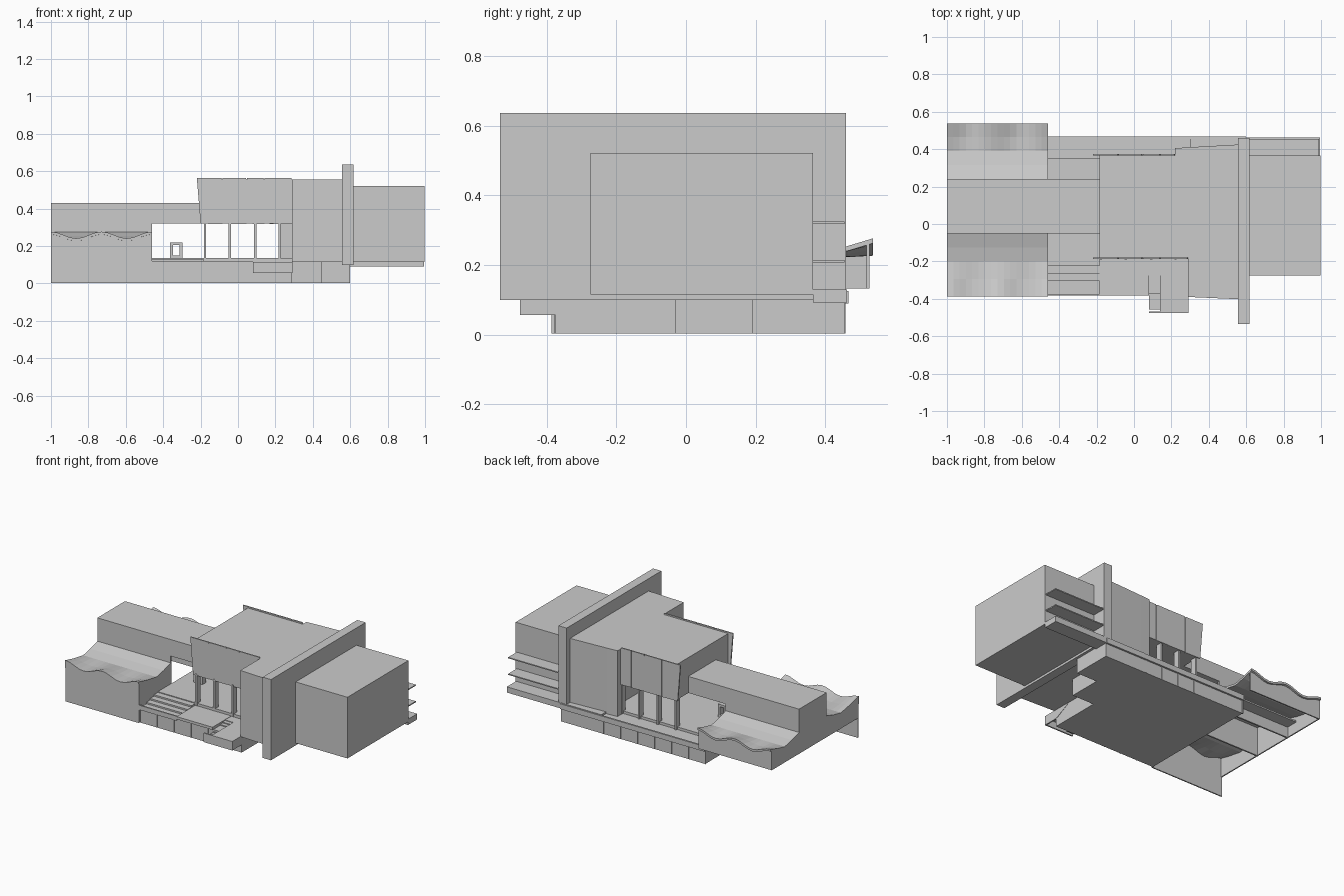
import bpy, bmesh, math
from mathutils import Vector

if "Cube" in bpy.data.objects:
    bpy.data.objects.remove(bpy.data.objects["Cube"])


def mesh_object(name, bm):
    bmesh.ops.recalc_face_normals(bm, faces=bm.faces)
    me = bpy.data.meshes.new(name)
    bm.to_mesh(me)
    bm.free()
    ob = bpy.data.objects.new(name, me)
    bpy.context.collection.objects.link(ob)
    return ob


def prism(name, pts, axis, lo, hi):
    """Extrude a 2D outline along an axis (other two axes in order)."""
    bm = bmesh.new()
    def place(p, d):
        v = list(p)
        v.insert(axis, d)
        return bm.verts.new(v)
    f = bm.faces.new([place(p, lo) for p in pts])
    ext = bmesh.ops.extrude_face_region(bm, geom=[f])
    off = Vector((0, 0, 0))
    off[axis] = hi - lo
    bmesh.ops.translate(bm, vec=off, verts=[g for g in ext["geom"] if isinstance(g, bmesh.types.BMVert)])
    return mesh_object(name, bm)


def box(name, x0, x1, y0, y1, z0, z1):
    return prism(name, [(x0, y0), (x1, y0), (x1, y1), (x0, y1)], 2, z0, z1)


# ---- base storey and deck ----
box("base", -0.46, 0.29, -0.375, 0.455, 0.003, 0.10)
box("base_lobby", 0.29, 0.45, -0.03, 0.455, 0.003, 0.115)
box("base_lobby_rear", 0.45, 0.60, 0.19, 0.455, 0.003, 0.115)
box("deck", -0.46, 0.29, -0.185, 0.35, 0.10, 0.135)
box("front_terrace", -0.185, 0.08, -0.382, -0.185, 0.10, 0.118)
box("back_ledge", -0.46, 0.30, 0.35, 0.46, 0.10, 0.118)
box("back_parapet", -0.46, 0.60, 0.455, 0.467, 0.09, 0.125)
for i in range(7):
    x = -0.46 + i * 0.125
    box("base_back_rib", x - 0.004, x + 0.004, 0.45, 0.458, 0.003, 0.10)
    if x < 0.1:
        box("base_front_rib", x - 0.004, x + 0.004, -0.378, -0.37, 0.003, 0.10)

# ---- terrace steps ----
for i in range(3):
    box("terrace_step", -0.47, -0.185, -0.225 - 0.04 * i, -0.185 - 0.04 * i, 0.09, 0.13 - 0.01 * i)
box("terrace_rail", -0.47, -0.185, -0.382, -0.373, 0.09, 0.12)

# ---- entrance landing and stair ----
box("landing", 0.14, 0.29, -0.47, -0.185, 0.10, 0.116)
box("landing_front_fascia", 0.08, 0.29, -0.477, -0.468, 0.056, 0.116)
prism("landing_side_fascia", [(-0.475, 0.056), (-0.37, 0.056), (-0.27, 0.105), (-0.27, 0.116), (-0.475, 0.116)],
      0, 0.283, 0.292)
for i in range(8):
    y = -0.25 - i * 0.026
    z = 0.112 - i * 0.006
    box("stair_tread", 0.08, 0.14, y - 0.026, y, z - 0.008, z)
box("stair_top", 0.08, 0.14, -0.25, -0.185, 0.10, 0.116)

# ---- central hall ----
prism("hall_block", [(0.29, -0.39), (0.56, -0.402), (0.56, 0.425), (0.29, 0.41)], 2, 0.115, 0.555)
box("hall_roof", -0.185, 0.29, -0.18, 0.37, 0.32, 0.555)
prism("hall_back_bay", [(0.22, 0.36), (0.29, 0.36), (0.29, 0.41), (0.22, 0.405)], 2, 0.115, 0.555)
box("tall_fin", 0.556, 0.617, -0.535, 0.46, 0.10, 0.637)

# hanging facade panels, front and back
edges = [-0.21, -0.083, 0.047, 0.142, 0.29]
for side, y in (("front", -0.187), ("back", 0.366)):
    for a, b in zip(edges, edges[1:]):
        if side == "back":
            b = min(b, 0.22)
        lean = 0.01 if a == edges[0] else 0
        prism(side + "_panel", [(a + lean, 0.32), (b - 0.001, 0.318), (b - 0.001, 0.555), (b - 0.006, 0.564), (a - lean, 0.564)],
              1, y, y + 0.008)

# columns under the panels
for x in (-0.176, -0.044, 0.092, 0.222):
    for y in (-0.17, 0.345):
        box("column", x - 0.006, x + 0.006, y - 0.02, y + 0.02, 0.12, 0.33)

# ---- right block with rear balconies ----
box("right_block", 0.617, 0.998, -0.275, 0.365, 0.115, 0.522)
box("balcony_base", 0.30, 0.995, 0.365, 0.462, 0.092, 0.13)
for z in (0.212, 0.322):
    box("balcony_shelf", 0.617, 0.99, 0.365, 0.455, z - 0.004, z + 0.003)

# ---- long roof volume ----
box("long_roof", -1.0, -0.185, -0.05, 0.24, 0.32, 0.43)
box("long_roof_front_wall", -0.998, -0.46, -0.05, -0.04, 0.13, 0.33)
box("long_roof_back_wall", -0.998, -0.46, 0.23, 0.24, 0.13, 0.33)


# ---- folded wing roofs ----
SEGMENTS = 16
XS = [-1.0 + 0.54 * i / SEGMENTS for i in range(SEGMENTS + 1)]


def wave(x):
    return 0.259 + 0.018 * math.cos((x + 1.0) / 0.54 * 4 * math.pi)


def section(x, y_out, y_mid, y_in):
    """Cross-section of a wing roof: wavy eave, valley, rise to the centre."""
    w = wave(x)
    return [(y_out, w), ((y_out + y_mid) / 2, (w + 0.238) / 2 - 0.003), (y_mid, 0.238),
            ((y_mid + y_in) / 2, 0.253), (y_in, 0.275)]


FRONT, BACK = (-0.388, -0.20, -0.05), (0.538, 0.39, 0.24)


def wing_roof(name, ys):
    bm = bmesh.new()
    rows = [[bm.verts.new((x, y, z)) for y, z in section(x, *ys)] for x in XS]
    low = [[bm.verts.new((v.co.x, v.co.y, v.co.z - 0.014)) for v in r] for r in rows]
    for grid in (rows, low):
        for a, b in zip(grid, grid[1:]):
            for k in range(4):
                bm.faces.new((a[k], b[k], b[k + 1], a[k + 1]))
    for i in range(SEGMENTS):
        bm.faces.new((rows[i][0], rows[i + 1][0], low[i + 1][0], low[i][0]))
    for e in (0, -1):
        for k in range(4):
            bm.faces.new((rows[e][k], rows[e][k + 1], low[e][k + 1], low[e][k]))
    return mesh_object(name, bm)


def wing_wall(name, y0, y1, z0):
    prism(name, [(-1.0, z0), (-0.46, z0)] + [(x, wave(x) - 0.010) for x in reversed(XS)], 1, y0, y1)


wing_roof("front_wing_roof", FRONT)
wing_roof("back_wing_roof", BACK)
wing_wall("front_wing_wall", -0.386, -0.378, 0.003)
wing_wall("back_wing_wall", 0.519, 0.527, 0.133)

# end walls follow the roof section
profile = [(y, z - 0.006) for y, z in section(-1.0, *FRONT)]
back = [(y, z - 0.006) for y, z in reversed(section(-1.0, 0.524, 0.39, 0.24))]
prism("left_end_wall", [(0.524, 0.133), (-0.386, 0.133)] + profile + [(-0.05, 0.43), (0.24, 0.43)] + back,
      0, -1.0, -0.992)
prism("front_wing_end_wall", [(-0.05, 0.10), (-0.386, 0.10)] + profile, 0, -0.468, -0.461)
box("back_wing_soffit", -0.99, -0.46, 0.24, 0.32, 0.20, 0.21)

# ---- small upright frame on the deck ----
for x in (-0.355, -0.305):
    box("frame_post", x - 0.008, x + 0.008, 0.05, 0.09, 0.14, 0.22)
box("frame_head", -0.363, -0.297, 0.05, 0.09, 0.205, 0.22)
box("frame_sill", -0.363, -0.297, 0.05, 0.09, 0.135, 0.15)
